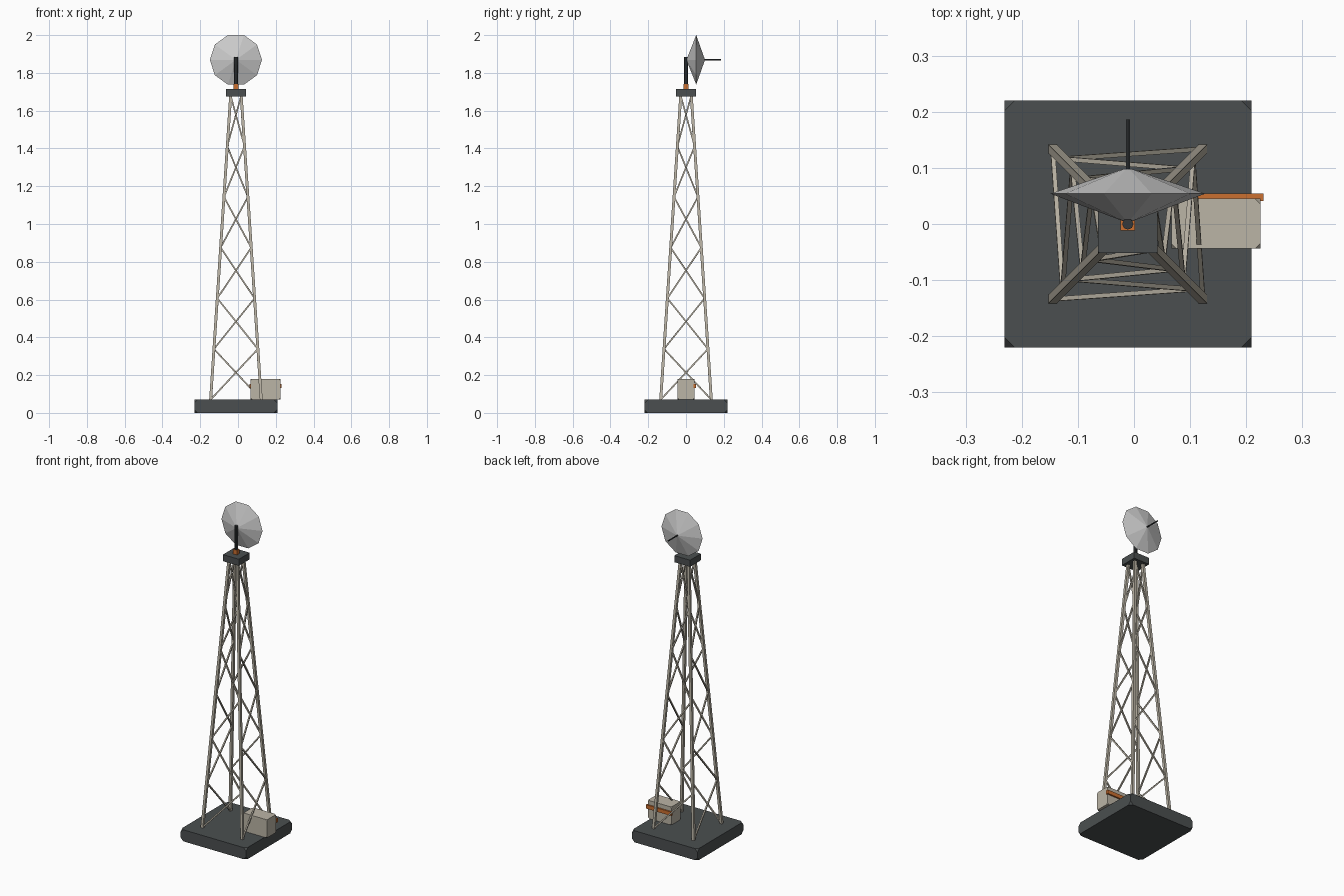
import bpy
import bmesh
from math import pi
from mathutils import Vector, Matrix

cube = bpy.data.objects.get("Cube")
if cube:
    bpy.data.objects.remove(cube, do_unlink=True)

CX = -0.011  # tower axis


def material(name, rgb):
    m = bpy.data.materials.new(name)
    m.use_nodes = True
    col = (*rgb, 1)
    m.diffuse_color = col
    m.node_tree.nodes["Principled BSDF"].inputs["Base Color"].default_value = col
    return m


DARK = material("dark slate", (0.07, 0.078, 0.08))
BLACK = material("charcoal", (0.035, 0.04, 0.043))
BEIGE = material("beige metal", (0.5, 0.46, 0.38))
ORANGE = material("orange", (0.6, 0.16, 0.03))
WHITE = material("pale grey", (0.6, 0.6, 0.6))


def finish(name, bm, mat):
    bmesh.ops.recalc_face_normals(bm, faces=bm.faces)
    me = bpy.data.meshes.new(name)
    bm.to_mesh(me)
    bm.free()
    me.materials.append(mat)
    ob = bpy.data.objects.new(name, me)
    bpy.context.collection.objects.link(ob)
    return ob


def box(name, lo, hi, mat, cut=0):
    """Box between two corners, with its eight corners clipped off."""
    lo, hi = Vector(lo), Vector(hi)
    bm = bmesh.new()
    bmesh.ops.create_cube(bm, size=1, matrix=Matrix.Translation((lo + hi) / 2)
                          @ Matrix.Diagonal((*(hi - lo), 1)))
    if cut:
        bmesh.ops.bevel(bm, geom=bm.verts[:], offset=cut, segments=1,
                        affect='VERTICES')
    return finish(name, bm, mat)


def beam(name, a, b, width, mat):
    """Square bar from a to b."""
    d = b - a
    turn = Vector((0, 0, 1)).rotation_difference(d).to_matrix().to_4x4()
    bm = bmesh.new()
    bmesh.ops.create_cube(bm, size=1, matrix=Matrix.Translation((a + b) / 2)
                          @ turn @ Matrix.Diagonal((width, width, d.length, 1)))
    return finish(name, bm, mat)


def cone(name, a, b, r1, r2, sides, mat):
    """Cone or cylinder from a to b along one axis."""
    a, b = Vector(a), Vector(b)
    d = b - a
    turn = Vector((0, 0, 1)).rotation_difference(d).to_matrix().to_4x4()
    bm = bmesh.new()
    bmesh.ops.create_cone(bm, cap_ends=True, segments=sides, radius1=r1,
                          radius2=r2, depth=d.length,
                          matrix=Matrix.Translation((a + b) / 2) @ turn)
    return finish(name, bm, mat)


# Base slab and top platform
box("base_slab", (CX - 0.22, -0.22, 0), (CX + 0.22, 0.22, 0.07), DARK, 0.018)
box("top_platform", (CX - 0.053, -0.052, 1.675), (CX + 0.053, 0.052, 1.715), DARK, 0.003)

# Four leaning legs
Z0, Z1, LEVELS = 0.07, 1.68, 6
CORNERS = [(-1, -1), (1, -1), (1, 1), (-1, 1)]


def leg_point(i, t):
    sx, sy = CORNERS[i % 4]
    r = 0.134 + (0.028 - 0.134) * t
    return Vector((CX + sx * r, sy * r, Z0 + (Z1 - Z0) * t))


for i in range(4):
    beam(f"leg_{i + 1}", leg_point(i, 0), leg_point(i, 1), 0.015, BEIGE)

# Zigzag braces on each side
for side in range(4):
    for k in range(LEVELS):
        start, end = (side, side + 1) if k % 2 == 0 else (side + 1, side)
        beam(f"brace_{side + 1}_{k + 1}", leg_point(start, k / LEVELS),
             leg_point(end, (k + 1) / LEVELS), 0.008, BEIGE)

# Equipment cabinet with a stripe along its back
box("cabinet", (0.067, -0.044, 0.07), (0.225, 0.045, 0.18), BEIGE, 0.009)
box("cabinet_stripe", (0.061, 0.041, 0.131), (0.231, 0.054, 0.154), ORANGE)

# Mast and its collar
box("mast_collar", (CX - 0.013, -0.012, 1.715), (CX + 0.013, 0.012, 1.742), ORANGE)
cone("mast", (CX, 0, 1.715), (CX, 0, 1.885), 0.01, 0.01, 8, BLACK)

# Ten-sided double-cone dish and feed rod
DZ, RIM = 1.869, 0.054
for name, tip in (("dish_back", 0.005), ("dish_face", 0.098)):
    cone(name, (CX, RIM, DZ), (CX, tip, DZ), 0.138, 0.008, 10, WHITE)
for name in ("dish_back", "dish_face"):
    # Turn the rim so that a corner points sideways and a flat points up
    ob = bpy.data.objects[name]
    rim = [v.co for v in ob.data.vertices if abs(v.co.y - RIM) < 0.001]
    if max(c.x for c in rim) - CX < 0.136:
        spin = Matrix.Translation((CX, 0, DZ)) @ Matrix.Rotation(pi / 10, 4, 'Y')
        ob.data.transform(spin @ Matrix.Translation((-CX, 0, -DZ)))
cone("feed_rod", (CX, 0.09, DZ), (CX, 0.186, DZ), 0.004, 0.004, 6, BLACK)
